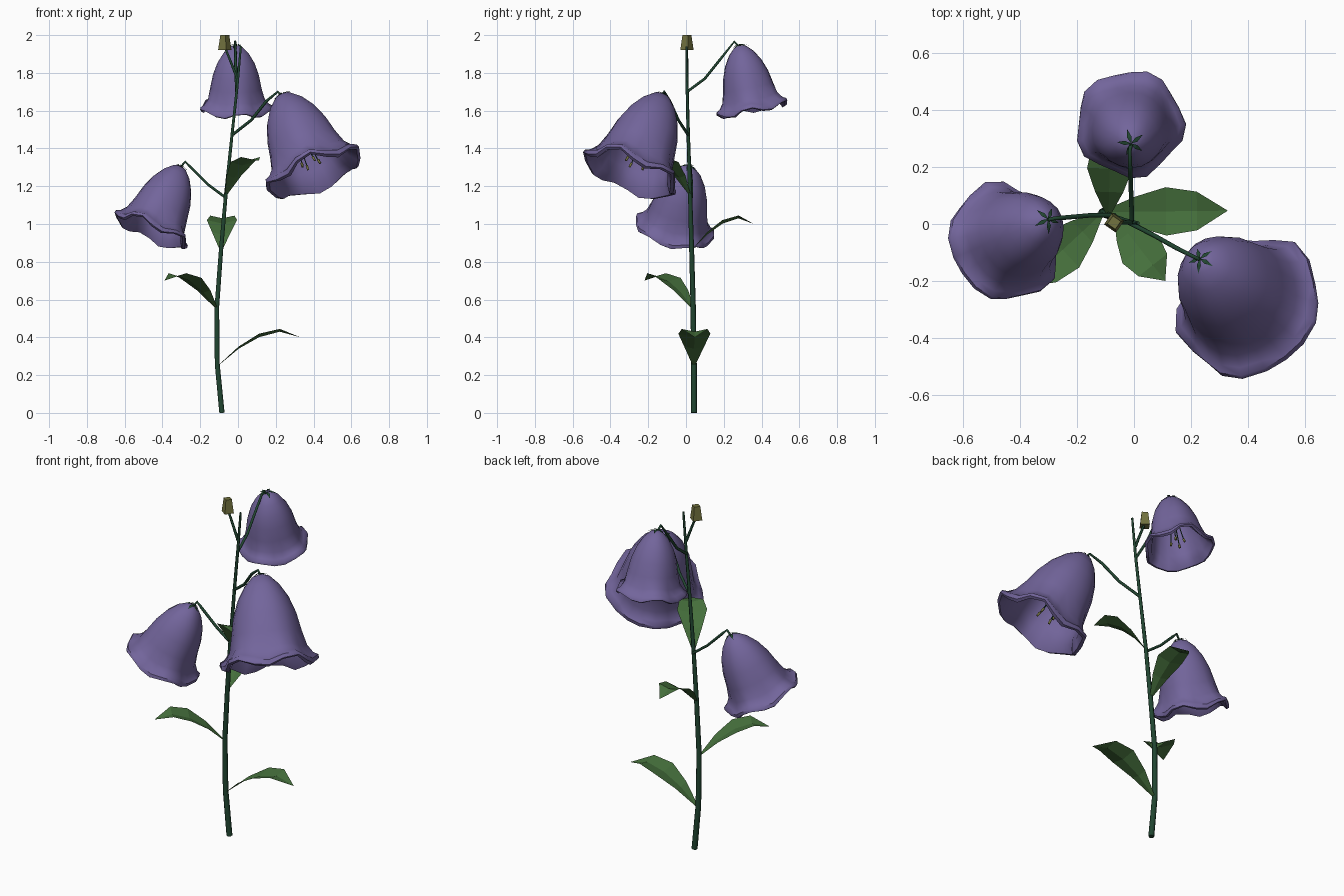
import bpy, bmesh, math
from mathutils import Vector, Matrix

if "Cube" in bpy.data.objects:
    bpy.data.objects.remove(bpy.data.objects["Cube"])


def material(name, rgb):
    m = bpy.data.materials.new(name)
    m.diffuse_color = (*rgb, 1)
    m.use_nodes = True
    m.node_tree.nodes["Principled BSDF"].inputs["Base Color"].default_value = m.diffuse_color
    return m


PURPLE = material("petal_purple", (0.17, 0.13, 0.33))
STEM = material("stem_green", (0.015, 0.06, 0.03))
LEAF = material("leaf_green", (0.06, 0.16, 0.045))
OLIVE = material("bud_olive", (0.17, 0.17, 0.05))


def mesh_object(name, verts, faces, mat, matrix=None, smooth=False):
    me = bpy.data.meshes.new(name)
    me.from_pydata([tuple(v) for v in verts], [], faces)
    bm = bmesh.new()
    bm.from_mesh(me)
    bmesh.ops.remove_doubles(bm, verts=bm.verts, dist=1e-5)
    bmesh.ops.recalc_face_normals(bm, faces=bm.faces)
    bm.to_mesh(me)
    bm.free()
    ob = bpy.data.objects.new(name, me)
    bpy.context.collection.objects.link(ob)
    me.materials.append(mat)
    if matrix:
        ob.matrix_world = matrix
    for p in me.polygons:
        p.use_smooth = smooth
    return ob


def tubes(name, paths, mat, matrix=None):
    # each path is a list of (x, y, z, radius); six-sided tubes
    cu = bpy.data.curves.new(name, 'CURVE')
    cu.dimensions = '3D'
    cu.bevel_depth = 1.0
    cu.bevel_resolution = 1
    cu.use_fill_caps = True
    for path in paths:
        sp = cu.splines.new('POLY')
        sp.points.add(len(path) - 1)
        for pt, (x, y, z, r) in zip(sp.points, path):
            pt.co = (x, y, z, 1)
            pt.radius = r
    cu.materials.append(mat)
    ob = bpy.data.objects.new(name, cu)
    bpy.context.collection.objects.link(ob)
    if matrix:
        ob.matrix_world = matrix
    bpy.ops.object.select_all(action='DESELECT')
    ob.select_set(True)
    bpy.context.view_layer.objects.active = ob
    bpy.ops.object.convert(target='MESH')
    return ob


# main stem
tubes("stem", [[(-0.085, 0.042, 0, 0.016), (-0.11, 0.042, 0.26, 0.015),
                (-0.112, 0.038, 0.56, 0.014), (-0.09, 0.03, 0.86, 0.013),
                (-0.065, 0.022, 1.15, 0.011), (-0.032, 0.012, 1.47, 0.009),
                (-0.005, 0.006, 1.72, 0.008), (0.015, 0.003, 1.94, 0.006)]], STEM)

# bell outline: distance along the axis and radius, outside, lip, then inside
PROFILE = [(0, 0.02), (0.02, 0.09), (0.12, 0.19), (0.27, 0.28), (0.45, 0.345), (0.65, 0.385),
           (0.82, 0.425), (0.91, 0.48), (0.94, 0.53), (0.985, 0.535), (1.0, 0.50), (0.92, 0.43),
           (0.8, 0.39), (0.6, 0.345), (0.3, 0.25), (0.08, 0.1), (0.05, 0.0)]
SEG = 20


def bell(name, apex, mouth, phase):
    apex, mouth = Vector(apex), Vector(mouth)
    axis = mouth - apex
    size = axis.length
    rot = Vector((0, 0, -1)).rotation_difference(axis.normalized())
    M = Matrix.Translation(apex) @ rot.to_matrix().to_4x4()
    # petal cup with five curled lobes
    verts = []
    for t, r in PROFILE:
        w = max(0, (t - 0.55) / 0.45) ** 2
        for i in range(SEG):
            a = math.tau * i / SEG
            c = math.cos(5 * a + phase)
            rr = r * (1 + 0.012 * c) + 0.03 * w * c
            verts.append((rr * size * math.cos(a), rr * size * math.sin(a),
                          -size * (t - 0.05 * w * c)))
    faces = []
    for k in range(len(PROFILE) - 1):
        for i in range(SEG):
            j = (i + 1) % SEG
            faces.append((k * SEG + i, k * SEG + j, (k + 1) * SEG + j, (k + 1) * SEG + i))
    faces.append(tuple(range(SEG)))
    ob = mesh_object(name + "_petals", verts, faces, PURPLE, M, True)
    bpy.ops.object.select_all(action='DESELECT')
    ob.select_set(True)
    bpy.context.view_layer.objects.active = ob
    bpy.ops.object.shade_smooth_by_angle(angle=math.radians(50))
    # five small sepals
    verts, faces = [], []
    for i in range(5):
        R = Matrix.Rotation(math.tau * i / 5 + phase, 3, 'Z')
        b = len(verts)
        for p in ((0, 0, 0.008), (0.022, -0.008, 0.004), (0.022, 0.008, 0.004), (0.05, 0, -0.01)):
            verts.append(R @ Vector(p))
        faces += [(b, b + 1, b + 2), (b + 1, b + 3, b + 2)]
    mesh_object(name + "_sepals", verts, faces, STEM, M)
    # stamens with thicker anther ends
    paths, tips = [], []
    for i in range(4):
        a = math.tau * i / 4 + phase
        x, y = 0.1 * size * math.cos(a), 0.1 * size * math.sin(a)
        paths.append([(x * 0.2, y * 0.2, -0.08 * size, 0.003),
                      (x * 0.6, y * 0.6, -0.5 * size, 0.003), (x, y, -0.84 * size, 0.003)])
        tips.append([(x, y, -0.83 * size, 0.007), (x * 1.1, y * 1.1, -0.88 * size, 0.006)])
    tubes(name + "_filaments", paths, STEM, M)
    tubes(name + "_anthers", tips, OLIVE, M)


bell("back_bell", (-0.01, 0.285, 1.945), (-0.015, 0.355, 1.6), 0.6)
bell("right_bell", (0.235, -0.125, 1.685), (0.41, -0.295, 1.26), 2.0)
bell("left_bell", (-0.305, 0.015, 1.305), (-0.46, -0.065, 0.955), 3.6)

# hooked flower stalks
R = 0.008
tubes("back_stalk", [[(-0.007, 0.006, 1.70, R), (-0.01, 0.1, 1.77, R), (-0.013, 0.18, 1.87, R),
                      (-0.015, 0.255, 1.965, R * 0.8), (-0.01, 0.285, 1.935, R * 0.8)]], STEM)
tubes("right_stalk", [[(-0.032, 0.012, 1.47, R), (0.07, -0.04, 1.55, R), (0.15, -0.085, 1.65, R),
                       (0.21, -0.115, 1.70, R * 0.8), (0.238, -0.128, 1.675, R * 0.8)]], STEM)
tubes("left_stalk", [[(-0.066, 0.03, 1.14, R), (-0.16, 0.03, 1.21, R), (-0.25, 0.022, 1.30, R),
                      (-0.28, 0.02, 1.33, R * 0.8), (-0.308, 0.013, 1.295, R * 0.8)]], STEM)
tubes("bud_stalk", [[(-0.004, 0.006, 1.77, R), (-0.035, 0.005, 1.85, R * 0.9),
                     (-0.065, 0.005, 1.925, R * 0.8)]], STEM)

# closed four-sided bud
bpy.ops.mesh.primitive_cone_add(vertices=4, radius1=0.036, radius2=0.024, depth=0.08,
                                location=(-0.07, 0.005, 1.96), rotation=(0, 0, math.radians(10)))
bud = bpy.context.object
bud.name = "bud"
bud.data.materials.append(OLIVE)


def leaf(name, base, tip, peak, width):
    # five stations, folded along the midrib and drooping at the tip
    base, tip = Vector(base), Vector(tip)
    flat = Vector((tip.x - base.x, tip.y - base.y, 0))
    side = flat.normalized().cross(Vector((0, 0, 1)))
    rise = peak - base.z
    verts = []
    for u, h, w in ((0, 0, 0.08), (0.25, 0.5, 0.62), (0.5, 0.84, 1.0),
                    (0.75, 1.0, 0.8), (1, (tip.z - base.z) / rise, 0.0)):
        mid = base + flat * u + Vector((0, 0, rise * h))
        lift = Vector((0, 0, 0.018 * w))
        off = side * width * w
        verts += [mid - off + lift, mid, mid + off + lift]
    faces = []
    for k in range(4):
        a = 3 * k
        faces += [(a, a + 1, a + 4, a + 3), (a + 1, a + 2, a + 5, a + 4)]
    faces[-2:] = [(9, 10, 13), (10, 11, 13)]
    verts[12] = verts[14] = verts[13]
    mesh_object(name, verts, faces, LEAF)


leaf("lower_right_leaf", (-0.105, 0.042, 0.25), (0.33, 0.047, 0.40), 0.43, 0.085)
leaf("lower_left_leaf", (-0.112, 0.038, 0.55), (-0.39, -0.22, 0.70), 0.725, 0.085)
leaf("back_leaf", (-0.09, 0.03, 0.86), (-0.08, 0.36, 1.0), 1.03, 0.08)
leaf("upper_front_leaf", (-0.065, 0.022, 1.15), (0.11, -0.2, 1.335), 1.34, 0.08)
